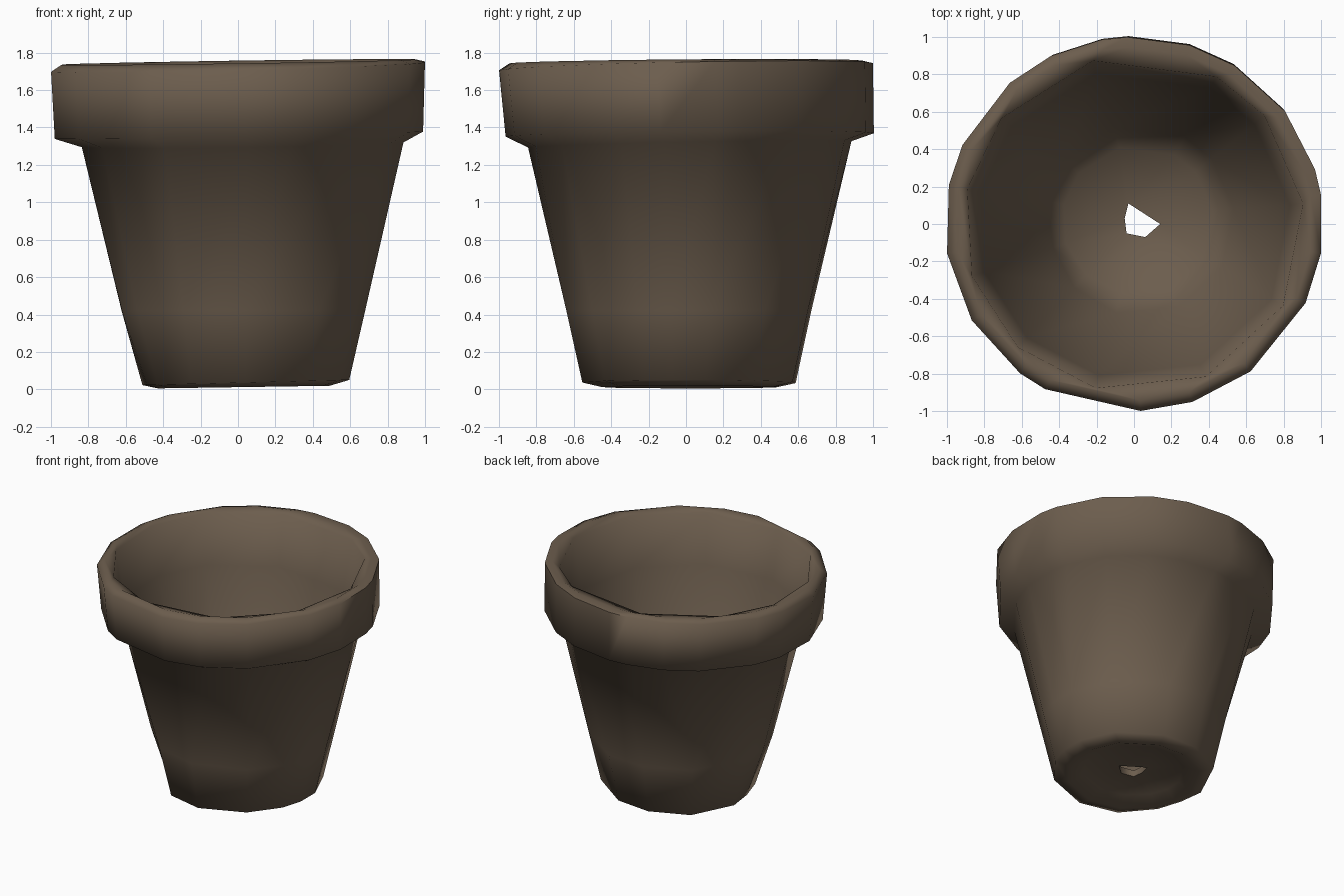
import bpy, bmesh
from math import sin, cos, radians, atan2, degrees, exp

cube = bpy.data.objects.get("Cube")
if cube:
    bpy.data.objects.remove(cube)

# One fired-clay colour
CLAY = (0.15, 0.11, 0.075, 1)
clay = bpy.data.materials.new("brown_clay")
clay.use_nodes = True
clay.diffuse_color = CLAY
bsdf = clay.node_tree.nodes["Principled BSDF"]
bsdf.inputs["Base Color"].default_value = CLAY
bsdf.inputs["Roughness"].default_value = 0.9

# Uneven, hand-cut corner directions in degrees
RIM = [9, 17, 37, 58, 73, 92, 100, 116, 131, 155, 168,
       189, 211, 233, 242, 272, 288, 308, 335, 351]
FOOT = [9, 37, 73, 100, 131, 168, 189, 211, 242, 272, 308, 335, 351]
MOUTH = [7, 40, 61, 104, 141, 168, 198, 227, 257, 295, 331]
HOLE = [(0.14, 0), (-0.03, 0.11), (-0.05, 0.03), (-0.04, -0.05), (0.06, -0.07)]
WIDEN = 1.012


def gap(a, b):
    return abs((a - b + 180) % 360 - 180)


def ring(bm, radius, z, corners=RIM, tilt=(0, 0), shift=(0, 0), dent=0):
    """Ring of vertices; each rim direction snaps to its nearest corner."""
    verts = []
    for rim_angle in RIM:
        deg = min(corners, key=lambda c: gap(c, rim_angle))
        a = radians(deg)
        r = radius - dent * exp(-(gap(deg, 195) / 35) ** 2)
        x, y = WIDEN * r * cos(a), r * sin(a)
        verts.append(bm.verts.new((x + shift[0], y + shift[1],
                                   z + tilt[0] * x + tilt[1] * y)))
    return verts


def hole_ring(bm, z):
    """Ragged drain hole."""
    verts = []
    for rim_angle in RIM:
        x, y = min(HOLE, key=lambda p: gap(degrees(atan2(p[1], p[0])), rim_angle))
        verts.append(bm.verts.new((x, y, z)))
    return verts


bm = bmesh.new()
off = (0.02, 0.02)
drain_bottom = hole_ring(bm, 0.06)
rings = [
    drain_bottom,
    # hollow underside and foot
    ring(bm, 0.36, 0.06, FOOT, shift=off),
    ring(bm, 0.47, 0.012, FOOT, tilt=(0.015, 0), shift=off, dent=0.03),
    ring(bm, 0.575, 0.036, FOOT, tilt=(0.025, 0), shift=off, dent=0.07),
    # tapering wall
    ring(bm, 0.66, 0.42, FOOT, shift=off, dent=0.02),
    ring(bm, 0.865, 1.31, tilt=(0.015, 0.02), shift=off, dent=0.01),
    # collar
    ring(bm, 0.985, 1.36, tilt=(0.02, 0.01), shift=(0.005, 0.02)),
    ring(bm, 1.0, 1.725, tilt=(0.025, 0.02)),
    ring(bm, 0.945, 1.75, tilt=(0.015, 0.008)),
    # mouth, inner wall and floor
    ring(bm, 0.90, 1.73, MOUTH, tilt=(0.01, 0.01)),
    ring(bm, 0.83, 1.35, MOUTH),
    ring(bm, 0.51, 0.30, MOUTH, shift=off, dent=0.04),
    ring(bm, 0.40, 0.18, MOUTH, shift=off),
    hole_ring(bm, 0.11),
]
rings.append(drain_bottom)

# Skin neighbouring rings, then weld the snapped corners
n = len(RIM)
for low, high in zip(rings, rings[1:]):
    for i in range(n):
        j = (i + 1) % n
        bm.faces.new((low[i], low[j], high[j], high[i]))
bmesh.ops.remove_doubles(bm, verts=bm.verts, dist=0.0005)
bmesh.ops.recalc_face_normals(bm, faces=bm.faces)

mesh = bpy.data.meshes.new("flower_pot")
bm.to_mesh(mesh)
bm.free()
mesh.materials.append(clay)
pot = bpy.data.objects.new("flower_pot", mesh)
bpy.context.collection.objects.link(pot)

# Soft shading, keeping the sharpest lips crisp
bpy.ops.object.select_all(action="DESELECT")
pot.select_set(True)
bpy.context.view_layer.objects.active = pot
bpy.ops.object.shade_smooth_by_angle(angle=radians(75))
